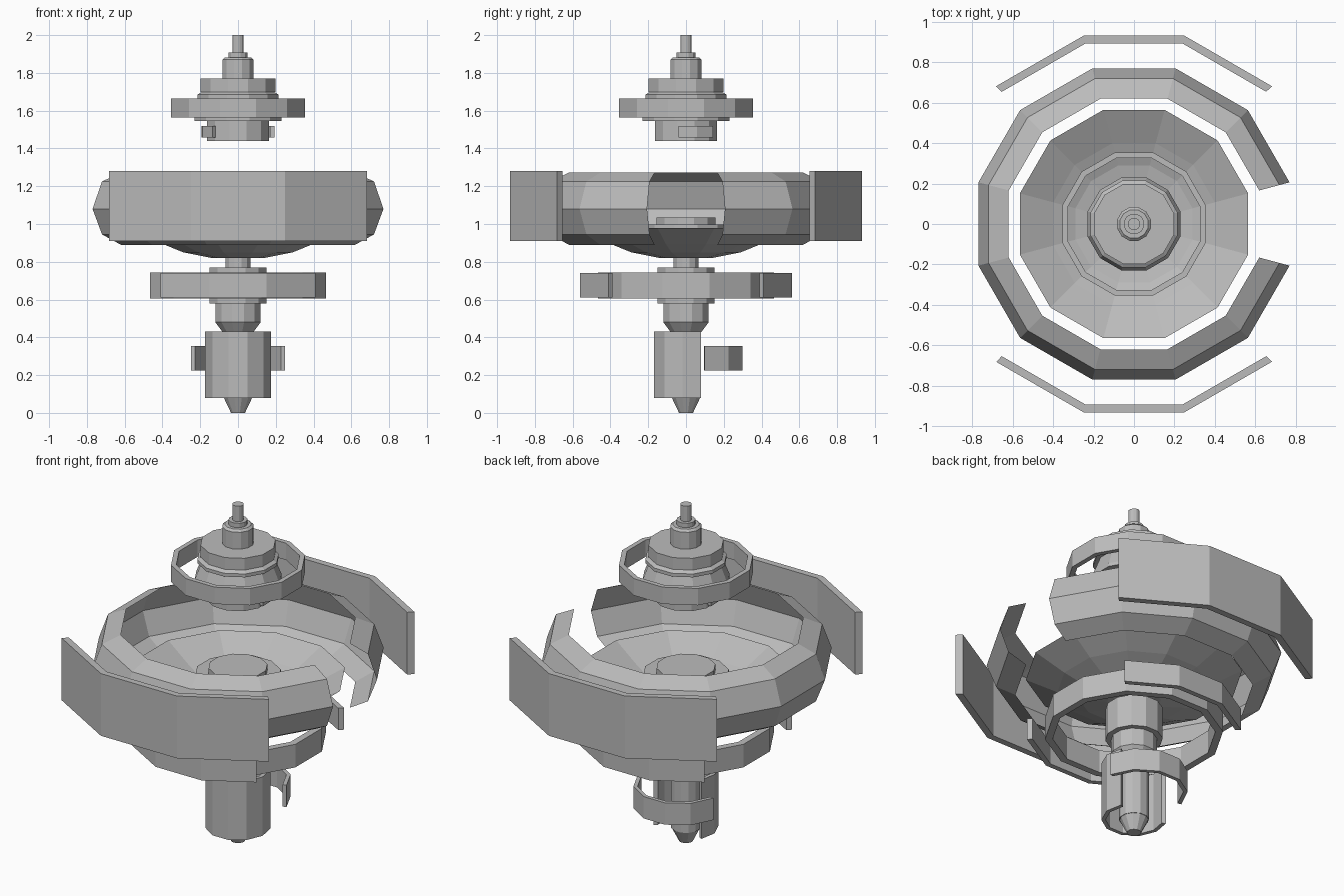
import bpy, bmesh, math

if "Cube" in bpy.data.objects:
    bpy.data.objects.remove(bpy.data.objects["Cube"])

GREY = bpy.data.materials.new("plain_grey")
GREY.diffuse_color = (0.5, 0.5, 0.5, 1)
GREY.use_nodes = True
GREY.node_tree.nodes["Principled BSDF"].inputs["Base Color"].default_value = GREY.diffuse_color
FLAT = math.cos(math.radians(15))   # flat-to-corner ratio of a twelve-sided part


def sweep(name, profile, a0=15, a1=375, segs=12, loop=False, centre_y=0.0):
    """Turn an (r, z) profile about z; r is measured to the middle of a flat.
    loop=True closes the profile into a solid section."""
    full = a1 - a0 >= 360
    bm = bmesh.new()
    rows = []
    for i in range(segs if full else segs + 1):
        a = math.radians(a0 + (a1 - a0) * i / segs)
        rows.append([bm.verts.new((r / FLAT * math.cos(a),
                                   r / FLAT * math.sin(a) + centre_y, z))
                     for r, z in profile])
    n = len(profile)
    for i in range(segs):
        p, q = rows[i], rows[(i + 1) % len(rows)]
        for j in range(n if loop else n - 1):
            k = (j + 1) % n
            bm.faces.new((p[j], q[j], q[k], p[k]))
    if full and not loop:
        return bm, rows
    if loop and not full:
        bm.faces.new(rows[0])
        bm.faces.new(rows[-1][::-1])
    return bm, rows


def finish(name, bm, solid=True):
    if solid:
        bmesh.ops.recalc_face_normals(bm, faces=bm.faces)
    mesh = bpy.data.meshes.new(name)
    bm.to_mesh(mesh)
    bm.free()
    mesh.materials.append(GREY)
    bpy.context.collection.objects.link(bpy.data.objects.new(name, mesh))


def turned(name, profile):
    """Solid turned part, profile from bottom to top."""
    bm, rows = sweep(name, profile)
    bm.faces.new([r[0] for r in rows][::-1])
    bm.faces.new([r[-1] for r in rows])
    finish(name, bm)


def band(name, r, t, z0, z1, **arc):
    """Flat-walled hoop or piece of one."""
    bm, _ = sweep(name, [(r - t, z0), (r, z0), (r, z1), (r - t, z1)], loop=True, **arc)
    finish(name, bm)


# Upper spire: cap, discs and needle
turned("spire_plug", [(.165, 1.44), (.165, 1.55)])
turned("spire_body", [(.23, 1.545), (.23, 1.565), (.19, 1.67)])
turned("spire_flange", [(.215, 1.665), (.215, 1.685), (.19, 1.70)])
turned("spire_disc", [(.198, 1.70), (.198, 1.77)])
turned("spire_neck", [(.083, 1.77), (.083, 1.87), (.07, 1.882)])
turned("spire_collar", [(.05, 1.88), (.05, 1.908)])
turned("spire_needle", [(.03, 1.90), (.03, 2.0)])
band("spire_ring", .354, .028, 1.565, 1.665)

# Two curved clips on opposite sides of the plug
for side, a in (("right", -12), ("left", 168)):
    band("plug_clip_" + side, .19, .022, 1.457, 1.52, a0=a, a1=a + 59, segs=2)

# Open main ring: thin C-section with one missing segment on the right
bm, _ = sweep("main_ring", [(.62, .89), (.72, .945), (.77, 1.08), (.72, 1.225), (.62, 1.272)],
              a0=15, a1=345, segs=11)
finish("main_ring", bm, solid=False)

# Dish with its stepped hub
bm, rows = sweep("dish", [(.14, .82), (.29, .85), (.40, .895), (.565, .98)])
bm.faces.new([r[0] for r in rows][::-1])
finish("dish", bm, solid=False)
turned("dish_hub", [(.226, .845), (.226, .997)])
turned("dish_hub_cap", [(.155, .99), (.155, 1.035)])

# Curved shields, front and back: large pair and small pair
for side, a in (("back", 45), ("front", 225)):
    band("large_shield_" + side, .932, .038, .91, 1.28, a0=a, a1=a + 90, segs=3)
    band("small_shield_" + side, .56, .03, .61, .74, a0=a, a1=a + 90, segs=3)

# Lower ring around the stem
band("lower_ring", .465, .04, .605, .742)

# Lower stem and pointed tip
turned("stem_neck", [(.065, .76), (.065, .83)])
turned("stem_drum", [(.15, .58), (.15, .77)])
turned("stem_taper", [(.075, .42), (.12, .48), (.12, .585)])
turned("stem_rod", [(.078, .08), (.078, .43)])
turned("stem_tip", [(.037, 0), (.075, .08)])

# Half-open sleeve on the front and a clip band behind it
band("sleeve", .17, .022, .08, .43, a0=153, a1=387, segs=7)
band("sleeve_clip", .245, .022, .225, .355, a0=10, a1=170, segs=5, centre_y=.055)
